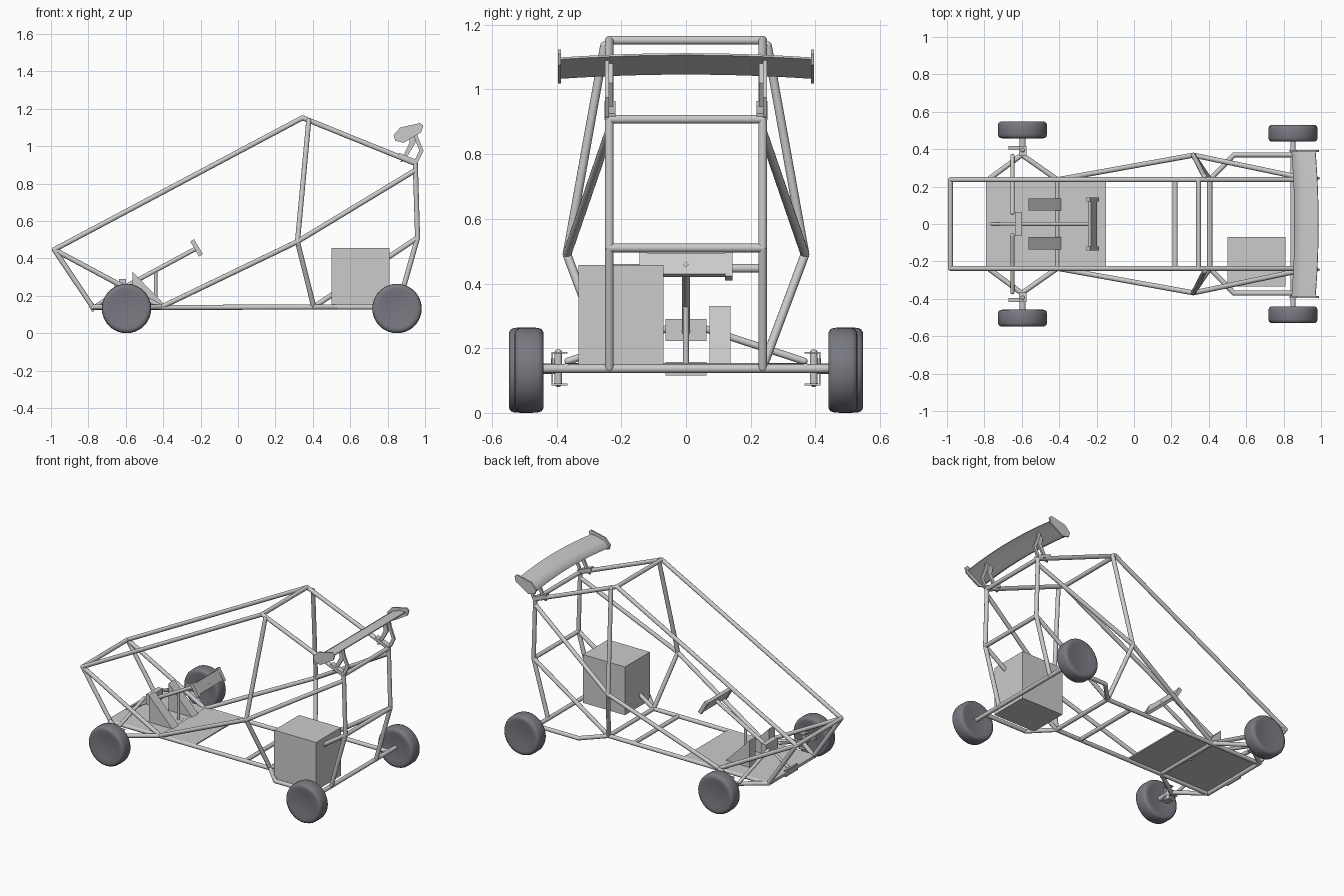
import bpy, bmesh, math
from mathutils import Vector

if "Cube" in bpy.data.objects:
    bpy.data.objects.remove(bpy.data.objects["Cube"])

W = 0.237      # half width of the chassis
R = 0.0135     # tube radius

rubber = bpy.data.materials.new("rubber")
rubber.diffuse_color = (0.19, 0.19, 0.22, 1)
rubber.use_nodes = True
rubber.node_tree.nodes["Principled BSDF"].inputs["Base Color"].default_value = rubber.diffuse_color


def finish(bm, name, smooth=True, mat=None):
    bmesh.ops.recalc_face_normals(bm, faces=bm.faces)
    me = bpy.data.meshes.new(name)
    bm.to_mesh(me)
    bm.free()
    ob = bpy.data.objects.new(name, me)
    bpy.context.collection.objects.link(ob)
    if mat:
        me.materials.append(mat)
    if smooth:
        bpy.ops.object.select_all(action='DESELECT')
        ob.select_set(True)
        bpy.context.view_layer.objects.active = ob
        bpy.ops.object.shade_smooth_by_angle(angle=math.radians(40))
    return ob


def add_tube(bm, a, b, r=R):
    a, b = Vector(a), Vector(b)
    d = b - a
    m = d.to_track_quat('Z', 'Y').to_matrix().to_4x4()
    m.translation = (a + b) / 2
    bmesh.ops.create_cone(bm, cap_ends=True, segments=16, radius1=r, radius2=r,
                          depth=d.length, matrix=m)


def tubes(name, paths, r=R, mirror=True):
    bm = bmesh.new()
    for path in paths:
        for s in ((1, -1) if mirror else (1,)):
            pts = [(x, y * s, z) for x, y, z in path]
            for a, b in zip(pts, pts[1:]):
                add_tube(bm, a, b, r)
            for p in pts:      # rounded joints
                res = bmesh.ops.create_uvsphere(bm, u_segments=12, v_segments=8, radius=r)
                bmesh.ops.translate(bm, verts=res['verts'], vec=p)
    return finish(bm, name)


def prism(name, outline, y0, y1):
    """Side outline (x, z) extruded from y0 to y1."""
    bm = bmesh.new()
    f = bm.faces.new([bm.verts.new((x, y0, z)) for x, z in outline])
    ext = bmesh.ops.extrude_face_region(bm, geom=[f])
    vs = [v for v in ext['geom'] if isinstance(v, bmesh.types.BMVert)]
    bmesh.ops.translate(bm, verts=vs, vec=(0, y1 - y0, 0))
    return finish(bm, name, False)


def box(name, x0, x1, y0, y1, z0, z1):
    return prism(name, [(x0, z0), (x1, z0), (x1, z1), (x0, z1)], y0, y1)


# key frame points
nose, toe = (-0.982, W, 0.447), (-0.775, W, 0.137)
roof, hoop_top = (0.345, W, 1.152), (0.378, W + 0.015, 1.135)
elbow, sill = (0.318, 0.368, 0.49), (0.405, W, 0.14)
knee, rear_top = (-0.41, W, 0.14), (0.948, W, 0.908)
rear_mid, rear_low = (0.96, W, 0.51), (0.855, W, 0.14)

# space frame
tubes("frame_upper_rail", [[toe, nose, roof, rear_top]])
tubes("frame_lower_rail", [[toe, sill, (0.535, 0.37, 0.14), (0.85, 0.37, 0.14)]])
tubes("main_hoop", [[hoop_top, elbow, sill]])
tubes("side_brace", [[knee, elbow, (0.946, W, 0.87)]])
tubes("nose_brace", [[nose, knee]])
tubes("rear_post", [[rear_top, rear_mid, rear_low]])
tubes("rear_brace", [[sill, rear_mid]])
cross = [p for p in (nose, toe, roof, knee, sill, rear_top, rear_mid)] + [(0.22, W, 0.14)]
tubes("cross_members", [[p, (p[0], -p[1], p[2])] for p in cross], mirror=False)

# front suspension and steering links
tubes("front_wishbone", [[(-0.78, W, 0.14), (-0.6, 0.37, 0.14), (-0.41, W, 0.14)]])
tubes("tie_rod", [[(-0.65, 0.06, 0.26), (-0.65, 0.365, 0.16)]], r=0.011)
tubes("rear_axle", [[(0.85, -0.46, 0.137), (0.85, 0.46, 0.137)]], mirror=False)
tubes("front_stub_axle", [[(-0.595, 0.39, 0.137), (-0.595, 0.48, 0.137)]], r=0.016)
tubes("king_pin", [[(-0.595, 0.395, 0.092), (-0.595, 0.395, 0.185)]], r=0.012)
for s in (1, -1):
    for z in (0.085, 0.183):
        box("upright_plate", -0.615, -0.575, s * 0.367, s * 0.416, z, z + 0.006)
    box("upright_web", -0.612, -0.578, s * 0.411, s * 0.416, 0.085, 0.189)
    box("steering_arm", -0.67, -0.595, s * 0.395, s * 0.418, 0.15, 0.168)


# wheels, lathed around y
def wheel(name, x, y, s):
    prof = [(0, 0.036), (0.075, 0.039), (0.105, 0.045), (0.118, 0.044), (0.127, 0.038),
            (0.131, 0.027), (0.132, 0)]
    prof += [(r, -h) for r, h in reversed(prof[:-1])]
    bm = bmesh.new()
    vs = [bm.verts.new((r, h * s, 0)) for r, h in prof]
    es = [bm.edges.new(p) for p in zip(vs, vs[1:])]
    bmesh.ops.spin(bm, geom=vs + es, axis=(0, 1, 0), cent=(0, 0, 0), steps=40,
                   angle=2 * math.pi)
    bmesh.ops.remove_doubles(bm, verts=bm.verts, dist=1e-4)
    bmesh.ops.translate(bm, verts=bm.verts, vec=(x, y, 0.132))
    finish(bm, name, mat=rubber)


for s in (1, -1):
    wheel("front_wheel", -0.596, s * 0.503, s)
    wheel("rear_wheel", 0.85, s * 0.485, s)

# engine, floor and pedals
box("engine", 0.5, 0.81, -0.333, -0.07, 0.135, 0.457)
box("floor_pan", -0.79, -0.15, -0.235, 0.235, 0.142, 0.15)
for y in (0.072, -0.135):
    prism("pedal", [(-0.565, 0.15), (-0.565, 0.33), (-0.39, 0.15)], y, y + 0.065)

# steering column, rack and wheel
tubes("steering_column", [[(-0.22, 0, 0.455), (-0.61, 0, 0.245)]], mirror=False, r=0.012)
tubes("column_support", [[(-0.44, 0, 0.145), (-0.44, 0, 0.33)],
                         [(-0.77, 0, 0.14), (-0.61, 0, 0.245)]], mirror=False, r=0.009)
box("steering_rack", -0.635, -0.6, -0.063, 0.063, 0.222, 0.29)
box("front_plate", -0.782, -0.77, -0.063, 0.063, 0.115, 0.158)
prism("steering_bar", [(-0.246, 0.485), (-0.23, 0.495), (-0.197, 0.43), (-0.213, 0.42)],
      -0.125, 0.125)
for s in (1, -1):
    prism("steering_grip", [(-0.255, 0.49), (-0.235, 0.503), (-0.188, 0.423), (-0.208, 0.41)],
          s * 0.12, s * 0.143)

# rear wing: bowed aerofoil swept across y
foil = [(0.858, 1.052), (0.864, 1.072), (0.895, 1.093), (0.94, 1.106), (0.985, 1.112),
        (0.987, 1.106), (0.945, 1.087), (0.905, 1.062), (0.872, 1.046)]
bm = bmesh.new()
rings = []
for i in range(17):
    t = -1 + i / 8
    rings.append([bm.verts.new((x - 0.016 * t * t, 0.388 * t, z - 0.013 * t * t))
                  for x, z in foil])
for a, b in zip(rings, rings[1:]):
    for j in range(len(foil)):
        k = (j + 1) % len(foil)
        bm.faces.new((a[j], a[k], b[k], b[j]))
bm.faces.new(rings[0])
bm.faces.new(rings[-1])
finish(bm, "rear_wing")
plate = [(0.832, 1.06), (0.868, 1.1), (0.975, 1.124), (0.99, 1.11), (0.98, 1.075),
         (0.885, 1.018), (0.84, 1.03)]

# wing end plates and mounts
link = [(0.868, 0.915), (0.89, 0.92), (0.95, 1.02), (0.935, 1.085), (0.91, 1.065), (0.918, 1.02)]
hook = [(0.935, 0.905), (0.962, 0.915), (0.992, 0.975), (0.96, 1.055), (0.955, 1.09),
        (0.935, 1.085), (0.945, 1.04), (0.97, 0.975)]
for s in (1, -1):
    prism("wing_end_plate", plate, s * 0.386, s * 0.396)
    prism("wing_link", link, s * 0.226, s * 0.238)
    prism("wing_hook", hook, s * 0.238, s * 0.25)
    prism("wing_foot", [(0.855, 0.945), (0.86, 0.965), (0.96, 0.925), (0.955, 0.905)],
          s * 0.218, s * 0.252)
